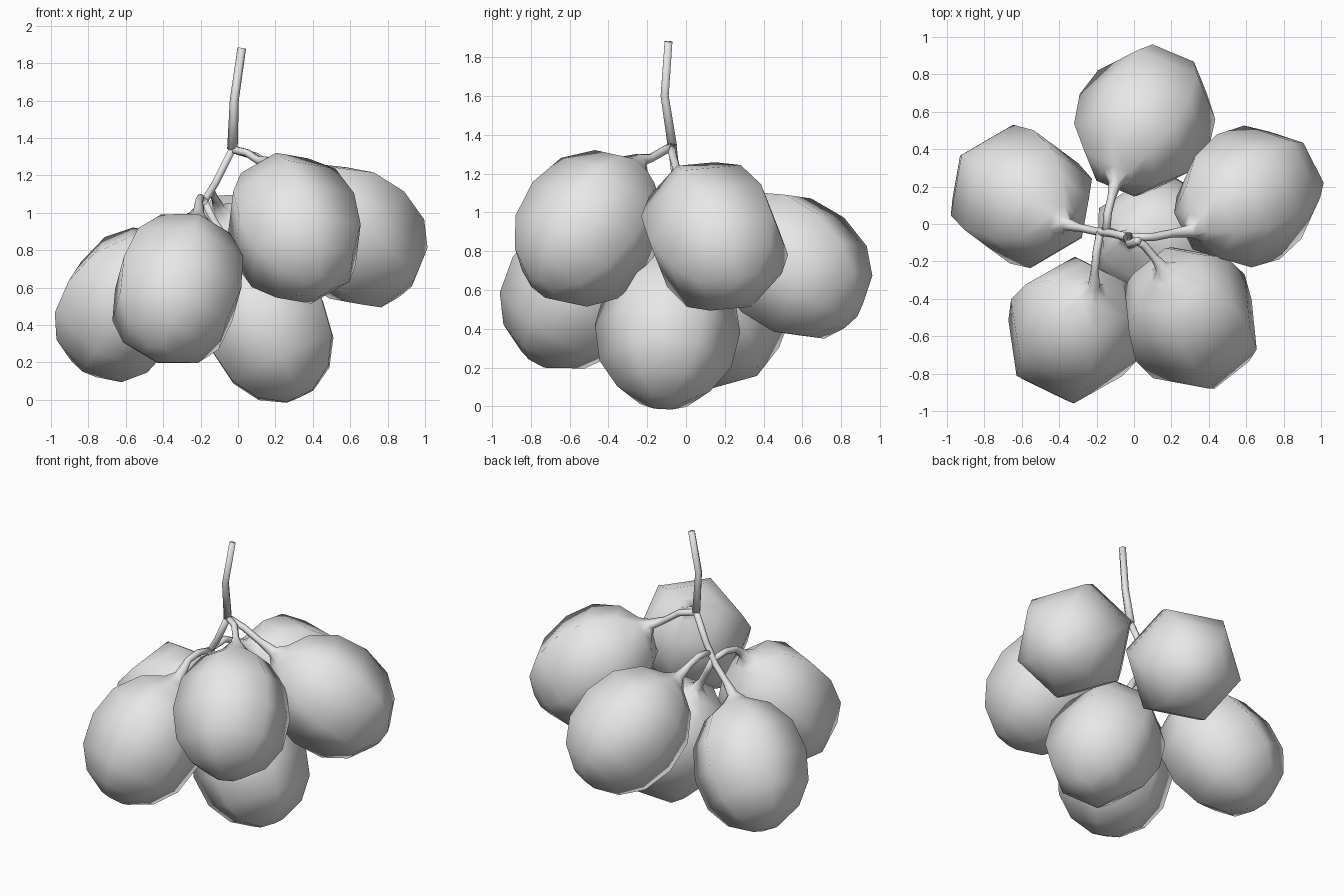
import bpy, bmesh, math
from mathutils import Vector

cube = bpy.data.objects.get("Cube")
if cube:
    bpy.data.objects.remove(cube)

SIDES = 6
grey = bpy.data.materials.new("light_grey")
grey.use_nodes = True
grey.diffuse_color = (0.8, 0.8, 0.8, 1)
grey.node_tree.nodes["Principled BSDF"].inputs["Base Color"].default_value = (0.8, 0.8, 0.8, 1)


def sweep(name, path, radii, ref):
    """Six-sided tube along path; ref aims the first corner of the last ring."""
    path = [Vector(p) for p in path]
    bm = bmesh.new()
    rings = []
    side = Vector(ref)
    last = len(path) - 1
    for i in range(last, -1, -1):
        a, b = path[max(i - 1, 0)], path[min(i + 1, last)]
        tangent = ((b - path[i]).normalized() + (path[i] - a).normalized()).normalized()
        side = (side - tangent * side.dot(tangent)).normalized()
        other = tangent.cross(side)
        ring = []
        for k in range(SIDES):
            t = math.tau * k / SIDES
            ring.append(bm.verts.new(path[i] + radii[i] * (side * math.cos(t) + other * math.sin(t))))
        rings.append(ring)
    for r, s in zip(rings, rings[1:]):
        for k in range(SIDES):
            n = (k + 1) % SIDES
            bm.faces.new((r[k], r[n], s[n], s[k]))
    bm.faces.new(rings[0])
    bm.faces.new(rings[-1])
    bmesh.ops.recalc_face_normals(bm, faces=bm.faces)
    for f in bm.faces:
        f.smooth = True
    mesh = bpy.data.meshes.new(name)
    bm.to_mesh(mesh)
    bm.free()
    mesh.materials.append(grey)
    obj = bpy.data.objects.new(name, mesh)
    bpy.context.collection.objects.link(obj)
    return obj


# Berry profile: distance along the axis from the centre, radius
PROFILE = [(-.47, .035), (-.42, .085), (-.35, .22), (-.2, .335), (0, .375),
           (.2, .34), (.34, .24), (.42, .09), (.425, .01)]


def berry(name, centre, attach, ref, branch):
    """A berry and the stalk that flares into it, as one skin."""
    centre = Vector(centre)
    axis = (centre - Vector(attach)).normalized()
    path = branch + [centre + axis * u for u, r in PROFILE]
    radii = [.022] * len(branch) + [r for u, r in PROFILE]
    sweep(name, path, radii, ref)


# Main stem
fork = (-.03, -.07, 1.34)
knot = (-.18, -.04, 1.06)
sweep("main_stem", [(.02, -.09, 1.88), (-.02, -.11, 1.6), fork], [.023, .024, .028], (1, 0, 0))

# Berries with their stalks
berry("front_right_berry", (-.32, -.565, .595), (-.21, -.33, 1.0), (0, -1, 0),
      [knot, (-.2, -.15, 1.08), (-.21, -.25, 1.06)])
berry("right_berry", (-.6, .145, .51), (-.36, 0, .88), (0, 1, 0),
      [fork, (-.12, -.05, 1.16), (-.2, -.04, 1.03), (-.29, -.02, .95)])
berry("front_left_berry", (.3, -.5, .92), (.17, -.27, 1.22), (1, 1, 0),
      [fork, (.05, -.11, 1.32), (.11, -.18, 1.28)])
berry("left_berry", (.61, .145, .88), (.35, -.01, 1.13), (-.6, .76, .24),
      [fork, (.1, -.07, 1.3), (.2, -.05, 1.23)])
berry("lower_berry", (.155, -.095, .4), (-.02, -.07, .78), (0, 1, 0),
      [knot, (-.13, -.04, .96), (-.08, -.06, .88)])
berry("back_berry", (.055, .55, .73), (-.1, .22, 1.02), (-.76, .6, -.26),
      [(-.15, -.05, 1.1), (-.14, .06, 1.11), (-.12, .14, 1.07)])
